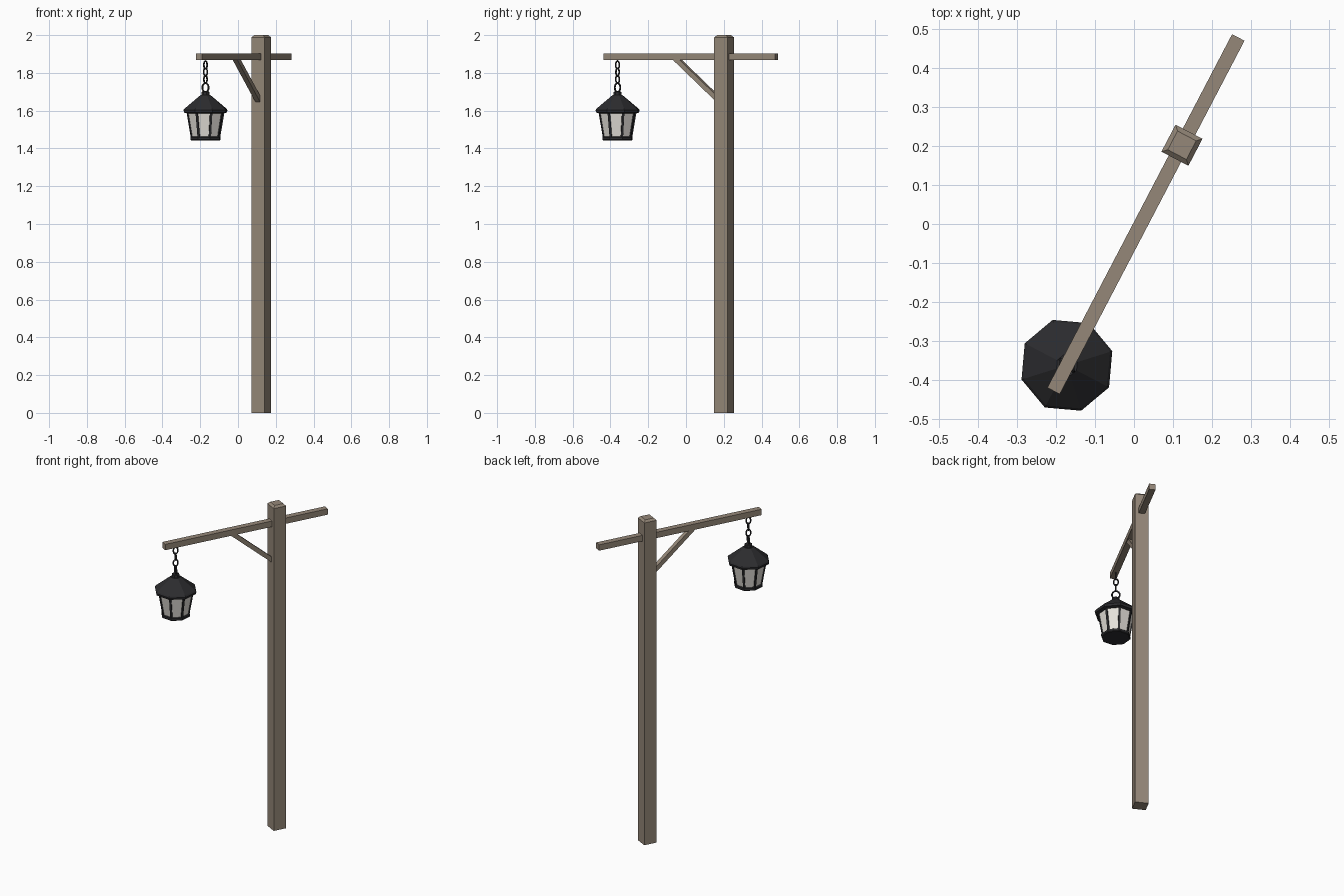
import bpy, bmesh, math
from mathutils import Matrix, Vector

if "Cube" in bpy.data.objects:
    bpy.data.objects.remove(bpy.data.objects["Cube"])

# local frame: origin at post foot, +x runs along the beam away from the lantern
FRAME = Matrix.Translation((0.123, 0.202, 0)) @ Matrix.Rotation(math.radians(62.4), 4, 'Z')
LX = -0.637          # lantern position along the beam
RING_A = math.radians(-104)


def material(name, rgb):
    m = bpy.data.materials.new(name)
    m.diffuse_color = (*rgb, 1)
    m.use_nodes = True
    m.node_tree.nodes["Principled BSDF"].inputs["Base Color"].default_value = m.diffuse_color
    return m


WOOD = material("wood", (0.30, 0.245, 0.19))
IRON = material("iron", (0.025, 0.025, 0.028))
GLASS = material("glass", (0.78, 0.75, 0.70))


def finish(bm, name, mat):
    bmesh.ops.recalc_face_normals(bm, faces=bm.faces)
    me = bpy.data.meshes.new(name)
    bm.to_mesh(me)
    bm.free()
    me.transform(FRAME)
    me.materials.append(mat)
    ob = bpy.data.objects.new(name, me)
    bpy.context.collection.objects.link(ob)
    return ob


def bar(name, a, b, wide, thick, mat, chamfer_top=0):
    """Square bar from a to b; wide is across, thick is the other way."""
    a, b = Vector(a), Vector(b)
    z = (b - a).normalized()
    ref = Vector((a.y - 0, -(a.x - LX), 0)) if mat is IRON else Vector((0, 1, 0))
    x = (ref - z * ref.dot(z)).normalized()
    y = z.cross(x)
    rot = Matrix((x, y, z)).transposed().to_4x4()
    bm = bmesh.new()
    bmesh.ops.create_cube(bm, size=1)
    if chamfer_top:
        edges = [e for e in bm.edges if all(v.co.z > 0 for v in e.verts)]
    bm.transform(Matrix.Translation((a + b) / 2) @ rot
                 @ Matrix.Diagonal((wide, thick, (b - a).length, 1)))
    if chamfer_top:
        bmesh.ops.bevel(bm, geom=edges, offset=chamfer_top, segments=1, affect='EDGES')
    return finish(bm, name, mat)


def lathe(name, profile, mat, n=8):
    """Stack of n-sided rings (radius, z) capped at both ends."""
    bm = bmesh.new()
    rings = [[bm.verts.new((LX + r * math.cos(k * math.tau / n),
                            r * math.sin(k * math.tau / n), z)) for k in range(n)]
             for r, z in profile]
    for lo, hi in zip(rings, rings[1:]):
        for k in range(n):
            j = (k + 1) % n
            bm.faces.new((lo[k], lo[j], hi[j], hi[k]))
    bm.faces.new(rings[0])
    bm.faces.new(rings[-1])
    return finish(bm, name, mat)


def link(name, z, half_w, half_h, tube, angle, n=16, m=6):
    """Upright oval ring centred on the lantern axis."""
    bm = bmesh.new()
    rows = []
    for i in range(n):
        a = i * math.tau / n
        c, s = math.cos(a), math.sin(a)
        row = []
        for j in range(m):
            t = j * math.tau / m
            d = tube * math.cos(t)
            row.append(bm.verts.new(((half_w + d) * c, tube * math.sin(t), (half_h + d) * s)))
        rows.append(row)
    for i in range(n):
        p, q = rows[i], rows[(i + 1) % n]
        for j in range(m):
            k = (j + 1) % m
            bm.faces.new((p[j], q[j], q[k], p[k]))
    bm.transform(Matrix.Translation((LX, 0, z)) @ Matrix.Rotation(angle, 4, 'Z'))
    return finish(bm, name, IRON)


# timber frame
bar("post", (0, 0, 0), (0, 0, 2), 0.078, 0.078, WOOD, chamfer_top=0.012)
bar("beam", (-0.711, 0, 1.885), (0.312, 0, 1.885), 0.036, 0.036, WOOD)
bar("brace", (-0.030, 0, 1.655), (-0.288, 0, 1.876), 0.028, 0.026, WOOD)

# chain and hanging ring
for i in range(3):
    link(f"chain_link_{i + 1}", 1.766 + 0.038 * i, 0.013, 0.021, 0.0045,
         RING_A + (math.pi / 2 if i % 2 == 0 else 0))
link("hanging_ring", 1.722, 0.022, 0.024, 0.005, RING_A)

# lantern roof, cap, base and glass
lathe("lantern_roof", [(0.100, 1.585), (0.119, 1.590), (0.122, 1.603), (0.116, 1.611),
                       (0.028, 1.682)], IRON)
lathe("lantern_cap", [(0.022, 1.675), (0.022, 1.698), (0.016, 1.702)], IRON)
lathe("lantern_base", [(0.080, 1.443), (0.084, 1.447), (0.084, 1.459), (0.078, 1.463)], IRON)
lathe("lantern_glass", [(0.076, 1.455), (0.100, 1.592)], GLASS)

# corner bars of the lantern
for k in range(8):
    c, s = math.cos(k * math.pi / 4), math.sin(k * math.pi / 4)
    bar(f"lantern_bar_{k + 1}", (LX + 0.074 * c, 0.074 * s, 1.455),
        (LX + 0.099 * c, 0.099 * s, 1.595), 0.012, 0.010, IRON)
